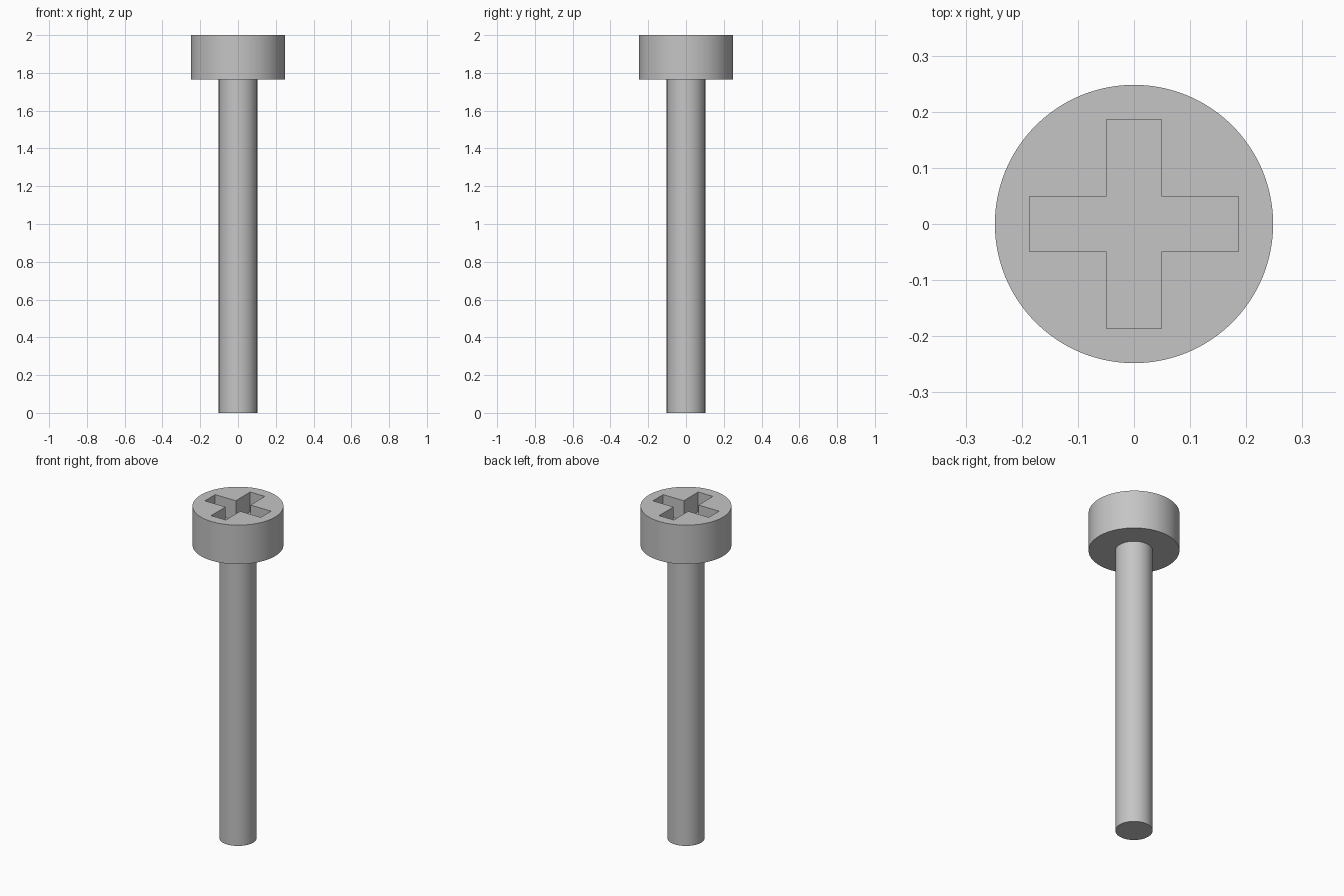
import bpy
import bmesh
import math

cube = bpy.data.objects.get("Cube")
if cube:
    bpy.data.objects.remove(cube, do_unlink=True)

TOP, HEAD_BASE = 2.0, 1.765
HEAD_R, SHAFT_R = 0.248, 0.102
ARM, HALF_W, DEPTH = 0.186, 0.049, 0.12
SEGMENTS = 96

steel = bpy.data.materials.new("grey_steel")
steel.use_nodes = True
colour = (0.56, 0.56, 0.56, 1)
steel.diffuse_color = colour
steel.node_tree.nodes["Principled BSDF"].inputs["Base Color"].default_value = colour


def make_object(name, bm):
    bmesh.ops.recalc_face_normals(bm, faces=bm.faces)
    mesh = bpy.data.meshes.new(name)
    bm.to_mesh(mesh)
    bm.free()
    mesh.materials.append(steel)
    obj = bpy.data.objects.new(name, mesh)
    bpy.context.collection.objects.link(obj)
    return obj


def cylinder(name, radius, bottom, top):
    bm = bmesh.new()
    bmesh.ops.create_cone(bm, cap_ends=True, segments=SEGMENTS,
                          radius1=radius, radius2=radius, depth=top - bottom)
    bmesh.ops.translate(bm, verts=bm.verts, vec=(0, 0, (top + bottom) / 2))
    return make_object(name, bm)


# Shaft and head
shaft = cylinder("shaft", SHAFT_R, 0, HEAD_BASE)
head = cylinder("head", HEAD_R, HEAD_BASE, TOP)

# Cross-shaped cutter: one arm outline turned through four quarters
bm = bmesh.new()
outline = []
for quarter in range(4):
    c, s = round(math.cos(quarter * math.pi / 2)), round(math.sin(quarter * math.pi / 2))
    for x, y in ((ARM, -HALF_W), (ARM, HALF_W), (HALF_W, HALF_W)):
        outline.append(bm.verts.new((x * c - y * s, x * s + y * c, TOP - DEPTH)))
floor = bm.faces.new(outline)
raised = bmesh.ops.extrude_face_region(bm, geom=[floor], use_keep_orig=True)
bmesh.ops.translate(bm, vec=(0, 0, DEPTH * 2),
                    verts=[v for v in raised["geom"] if isinstance(v, bmesh.types.BMVert)])
cutter = make_object("cross_recess_cutter", bm)
cutter.hide_render = True
cutter.hide_set(True)

# Cut the recess into the head
cut = head.modifiers.new("cross_recess", "BOOLEAN")
cut.operation = "DIFFERENCE"
cut.solver = "EXACT"
cut.object = cutter
bpy.ops.object.select_all(action="DESELECT")
head.select_set(True)
bpy.context.view_layer.objects.active = head
bpy.ops.object.modifier_apply(modifier=cut.name)
bpy.data.objects.remove(cutter, do_unlink=True)

# Smooth round sides with crisp rims
shaft.select_set(True)
bpy.ops.object.shade_smooth_by_angle(angle=math.radians(30))
